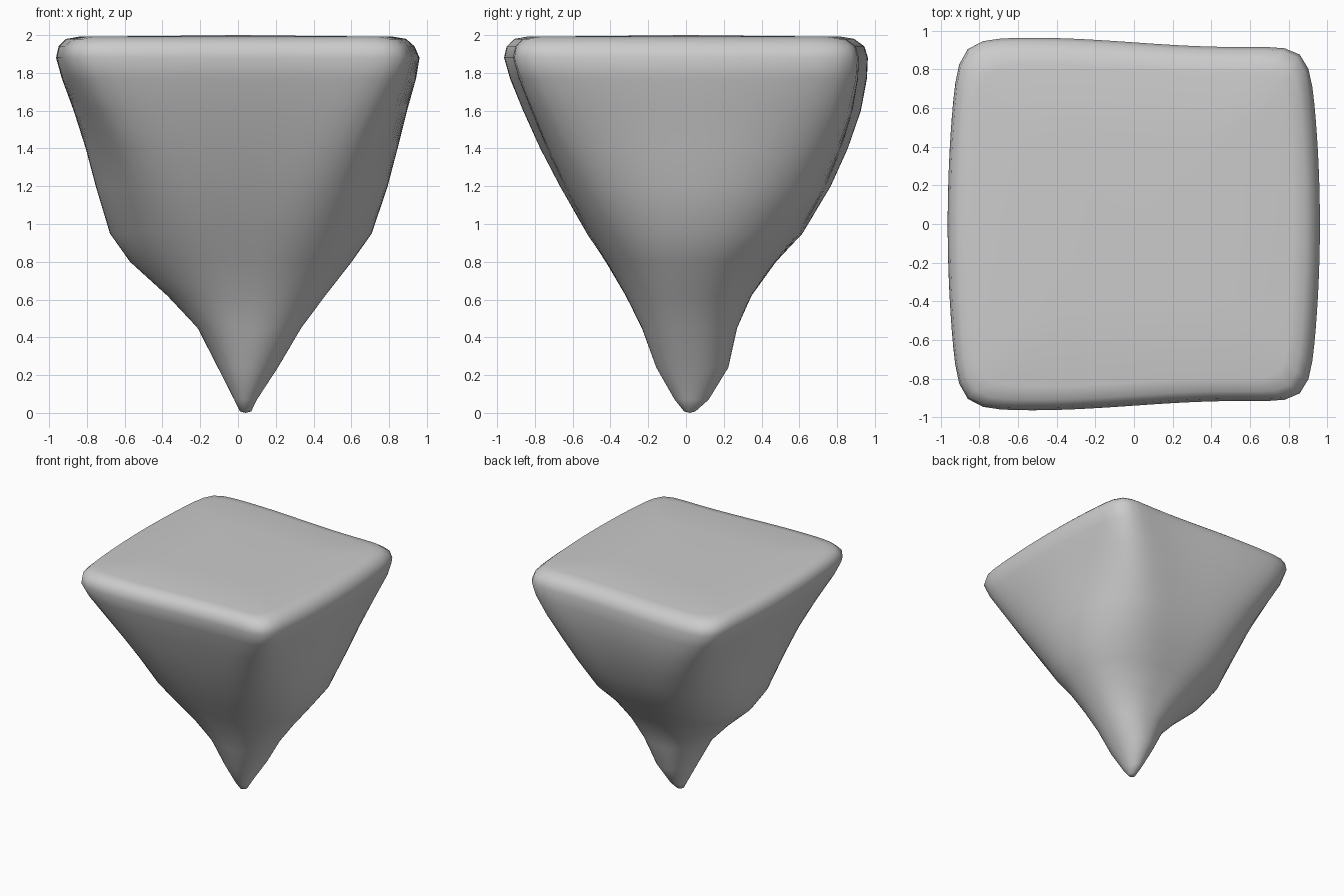
import bpy, bmesh, math

if "Cube" in bpy.data.objects:
    bpy.data.objects.remove(bpy.data.objects["Cube"])

# Levels: z, x min, x max, y min, y max, squareness exponent, side bulge
LEVELS = [
    (0.008, 0.01, 0.07, -0.01, 0.05, 2.0, 0.0),
    (0.07, -0.02, 0.10, -0.06, 0.12, 2.0, 0.0),
    (0.24, -0.105, 0.21, -0.16, 0.23, 2.1, 0.03),
    (0.45, -0.21, 0.335, -0.235, 0.27, 2.4, 0.08),
    (0.62, -0.37, 0.46, -0.32, 0.345, 2.7, 0.18),
    (0.80, -0.58, 0.605, -0.43, 0.48, 3.2, 0.26),
    (0.95, -0.68, 0.71, -0.525, 0.62, 3.9, 0.27),
    (1.20, -0.755, 0.795, -0.675, 0.775, 5.0, 0.23),
    (1.40, -0.805, 0.845, -0.775, 0.86, 6.5, 0.18),
    (1.60, -0.87, 0.895, -0.865, 0.93, 9.0, 0.12),
    (1.77, -0.935, 0.945, -0.935, 0.96, 12.0, 0.08),
    (1.88, -0.967, 0.965, -0.967, 0.965, 14.0, 0.065),
    (1.94, -0.95, 0.935, -0.95, 0.945, 14.0, 0.06),
    (1.98, -0.91, 0.89, -0.91, 0.89, 14.0, 0.06),
    (1.992, -0.84, 0.82, -0.84, 0.82, 14.0, 0.05),
    (1.995, -0.45, 0.45, -0.45, 0.45, 14.0, 0.03),
]
SEGMENTS = 96


def ring(bm, z, x0, x1, y0, y1, n, bulge):
    """Rounded square ring whose left and right sides bow outward."""
    verts = []
    for i in range(SEGMENTS):
        a = 2 * math.pi * i / SEGMENTS
        c, s = math.cos(a), math.sin(a)
        r = (abs(c) ** n + abs(s) ** n) ** (-1 / n)
        u, v = c * r, s * r
        x = (x0 + x1) / 2 + (x1 - x0) / 2 * u * (1 - bulge * v * v)
        # Front and back edges wander a little, widest on the left
        wave = 1 - 0.025 * (1 + math.sin(2.6 * u)) * min(1, z / 1.5)
        y = (y0 + y1) / 2 + (y1 - y0) / 2 * v * wave
        verts.append(bm.verts.new((x, y, z)))
    return verts


# Tapering rock body, lofted from the tip to the flat top
bm = bmesh.new()
rings = [ring(bm, *level) for level in LEVELS]
for low, high in zip(rings, rings[1:]):
    for i in range(SEGMENTS):
        j = (i + 1) % SEGMENTS
        bm.faces.new((low[i], low[j], high[j], high[i]))
tip = bm.verts.new((0.04, 0.02, 0.0))
top = bm.verts.new((0.0, 0.0, 2.0))
for i in range(SEGMENTS):
    j = (i + 1) % SEGMENTS
    bm.faces.new((tip, rings[0][j], rings[0][i]))
    bm.faces.new((top, rings[-1][i], rings[-1][j]))
# Relax the facets slightly
body = [v for r in rings[2:-4] for v in r]
bmesh.ops.smooth_vert(bm, verts=body, factor=0.3, use_axis_x=True, use_axis_y=True, use_axis_z=False)
bmesh.ops.recalc_face_normals(bm, faces=bm.faces)
for f in bm.faces:
    f.smooth = True

mesh = bpy.data.meshes.new("tapered_rock")
bm.to_mesh(mesh)
bm.free()
rock = bpy.data.objects.new("tapered_rock", mesh)
bpy.context.collection.objects.link(rock)
